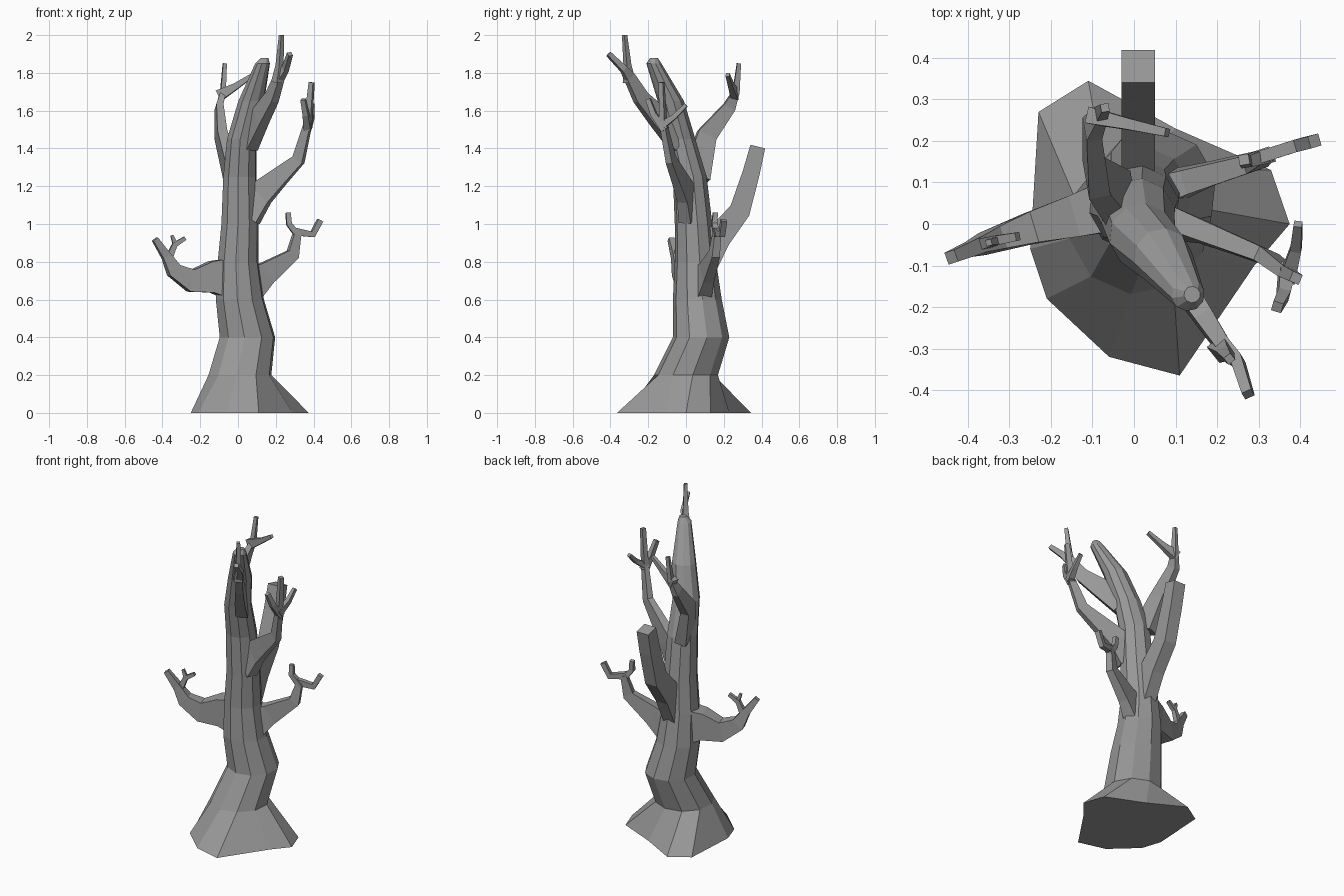
import bpy, bmesh, math
from mathutils import Vector

cube = bpy.data.objects.get("Cube")
if cube:
    bpy.data.objects.remove(cube, do_unlink=True)

bark = bpy.data.materials.new("grey_bark")
bark.use_nodes = True
grey = (0.32, 0.32, 0.32, 1)
bark.diffuse_color = grey
bark.node_tree.nodes["Principled BSDF"].inputs["Base Color"].default_value = grey


def skin(name, rings):
    """Join rings of points into a closed, flat-shaded tube."""
    bm = bmesh.new()
    loops = [[bm.verts.new(point) for point in ring] for ring in rings]
    count = len(loops[0])
    for lower, upper in zip(loops, loops[1:]):
        for i in range(count):
            j = (i + 1) % count
            bm.faces.new((lower[i], lower[j], upper[j], upper[i]))
    bm.faces.new(loops[0])
    bm.faces.new(loops[-1])
    bmesh.ops.recalc_face_normals(bm, faces=bm.faces)
    mesh = bpy.data.meshes.new(name)
    bm.to_mesh(mesh)
    bm.free()
    mesh.materials.append(bark)
    obj = bpy.data.objects.new(name, mesh)
    bpy.context.collection.objects.link(obj)


def circle(x, y, z, radius, sides=10):
    """Level ring whose first corner lines up with the first root corner."""
    start = math.radians(192)
    angles = [start + math.tau * i / sides for i in range(sides)]
    return [(x + radius * math.cos(a), y + radius * math.sin(a), z) for a in angles]


def branch(name, width, depth, tip, *path):
    """Four-sided limb along a path, tapering from width x depth to a square tip."""
    points = [Vector(p) for p in path]
    last = len(points) - 1
    run = points[last] - points[0]
    level_side = Vector((-run.y, run.x, 0)).normalized()
    rings = []
    for i, point in enumerate(points):
        before = (point - points[max(i - 1, 0)]).normalized()
        after = (points[min(i + 1, last)] - point).normalized()
        along = (before + after).normalized()
        side = (level_side - along * level_side.dot(along)).normalized()
        up = along.cross(side)
        fade = (1 - i / last) ** 1.5
        side *= (tip + (width - tip) * fade) / 2
        up *= (tip + (depth - tip) * fade) / 2
        rings.append([point - side - up, point + side - up,
                      point + side + up, point - side + up])
    skin(name, rings)


# Trunk: uneven root outline, then a bending stack of ten-sided rings
roots = [(-.25, -.06), (-.21, -.18), (-.06, -.32), (.11, -.365), (.29, -.1),
         (.375, 0), (.33, .13), (.1, .23), (-.11, .345), (-.23, .27)]
trunk_rings = [
    circle(.01, 0, .2, .17),
    circle(.05, .08, .4, .15),
    circle(.01, .06, .6, .13),
    circle(0, .05, .8, .11),
    circle(.01, .04, 1, .1),
    circle(.01, .02, 1.25, .09),
    circle(.02, -.03, 1.45, .08),
    circle(.07, -.08, 1.65, .07),
    circle(.13, -.17, 1.85, .04),
    circle(.14, -.17, 1.88, .02),
]
skin("trunk", [[(x, y, 0) for x, y in roots]] + trunk_rings)

# Upper front limb with an upright twig
branch("front_branch", .07, .14, .025,
       (.05, -.03, 1.44), (.12, -.15, 1.57), (.18, -.24, 1.67),
       (.22, -.3, 1.78), (.25, -.33, 1.82), (.275, -.41, 1.9))
branch("front_twig", .05, .05, .02,
       (.21, -.3, 1.75), (.22, -.31, 1.84), (.23, -.325, 2))

# Upper back limb with a side twig
branch("upper_back_branch", .07, .15, .02,
       (-.03, .05, 1.25), (-.09, .11, 1.47), (-.1, .23, 1.62),
       (-.08, .265, 1.7), (-.07, .28, 1.85))
branch("upper_back_twig", .04, .06, .02,
       (-.1, .26, 1.68), (-.01, .24, 1.73), (.08, .22, 1.79))

# High left limb with three tips
branch("high_left_branch", .07, .18, .025,
       (.04, .02, 1.06), (.12, 0, 1.16), (.22, -.04, 1.25),
       (.32, -.08, 1.34), (.37, -.12, 1.53), (.39, -.13, 1.75))
branch("high_left_back_twig", .04, .04, .02,
       (.37, -.13, 1.52), (.39, -.06, 1.57), (.395, 0, 1.63))
branch("high_left_front_twig", .04, .04, .025,
       (.37, -.11, 1.5), (.36, -.17, 1.58), (.345, -.2, 1.66))

# Low left limb with two hooked twigs
branch("low_left_branch", .08, .19, .035,
       (.06, .08, .68), (.15, .11, .74), (.29, .15, .84), (.315, .165, .96))
branch("low_left_inner_twig", .035, .035, .025,
       (.325, .165, .93), (.27, .15, 1), (.265, .155, 1.06))
branch("low_left_outer_twig", .03, .04, .03,
       (.3, .16, .96), (.395, .19, .945), (.435, .2, 1.02))

# Thick broken limb at the back
branch("broken_back_branch", .08, .17, .08,
       (.01, .06, .74), (.01, .17, .93), (.01, .285, 1.07),
       (.01, .345, 1.27), (.01, .38, 1.41))

# Right limb with a forked twig
branch("right_branch", .13, .22, .03,
       (-.04, .05, .71), (-.14, .02, .72), (-.25, -.01, .7),
       (-.34, -.04, .755), (-.38, -.055, .83), (-.44, -.08, .92))
branch("right_twig", .03, .04, .02,
       (-.375, -.05, .8), (-.335, -.04, .89), (-.28, -.03, .925))
branch("right_twig_tip", .02, .025, .015,
       (-.33, -.04, .885), (-.35, -.045, .94))
